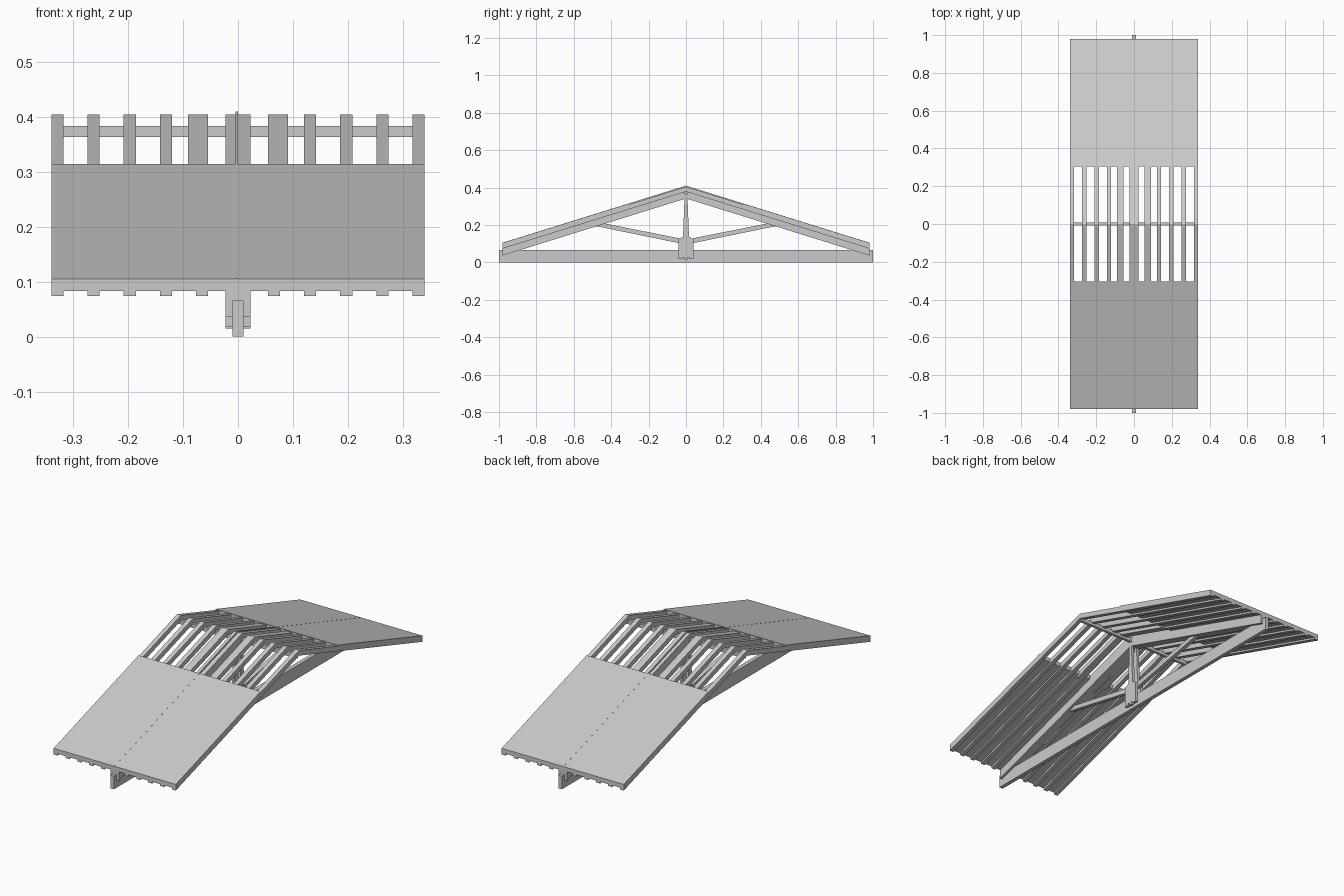
import bpy, bmesh

if "Cube" in bpy.data.objects:
    bpy.data.objects.remove(bpy.data.objects["Cube"])

SLOPE = 0.311   # roof fall per unit of y
EAVE = 0.98


def extrude_x(name, pts, x0, x1):
    """Solid made from a (y, z) outline extruded from x0 to x1."""
    bm = bmesh.new()
    face = bm.faces.new([bm.verts.new((x0, y, z)) for y, z in pts])
    res = bmesh.ops.extrude_face_region(bm, geom=[face])
    verts = [v for v in res["geom"] if isinstance(v, bmesh.types.BMVert)]
    bmesh.ops.translate(bm, verts=verts, vec=(x1 - x0, 0, 0))
    bmesh.ops.recalc_face_normals(bm, faces=bm.faces)
    me = bpy.data.meshes.new(name)
    bm.to_mesh(me)
    bm.free()
    ob = bpy.data.objects.new(name, me)
    bpy.context.collection.objects.link(ob)
    return ob


def sloped(name, x, width, top, depth, y0=0.0, y1=EAVE):
    """Pair of sloping members; top is the ridge height of the upper face."""
    for side, label in ((-1, "front"), (1, "back")):
        a, b = top - SLOPE * y0, top - SLOPE * y1
        pts = [(side * y0, a), (side * y1, b), (side * y1, b - depth), (side * y0, a - depth)]
        extrude_x(f"{name}_{label}", pts, x - width / 2, x + width / 2)


def box(name, x, y, z):
    extrude_x(name, [(y[0], z[0]), (y[1], z[0]), (y[1], z[1]), (y[0], z[1])], *x)


# Roof boarding, leaving the ridge area open
sloped("roof_boarding", 0, 0.68, 0.410, 0.022, 0.305)

# Common rafters, projecting slightly under the boarding
for i in range(-5, 6):
    if i:
        sloped("common_rafter", i * 0.0658, 0.022, 0.405, 0.0262)

# Short extra rafters across the opening
for s in (-1, 1):
    sloped("trimmer_rafter", s * 0.080, 0.022, 0.405, 0.0262, 0, 0.32)

# Ridge beam
box("ridge_beam", (-0.33, 0.33), (-0.007, 0.007), (0.364, 0.384))

# Principal rafters of the truss, with thin tongue up to the boarding surface
sloped("principal_rafter", 0, 0.045, 0.405, 0.063)
sloped("rafter_tongue", -0.0025, 0.005, 0.4105, 0.03)

# Tie beam
box("tie_beam", (-0.01, 0.01), (-1, 1), (0, 0.066))

# King post: two cheeks clasping the tie beam, tapered shaft
half = [(0.008, 0.015), (0.008, 0.027), (0.018, 0.027), (0.018, 0.018),
        (0.040, 0.018), (0.040, 0.125), (0.016, 0.137), (0.008, 0.345), (0.014, 0.385)]
outline = half + [(-y, z) for y, z in reversed(half)]
for s in (-1, 1):
    extrude_x("king_post_cheek", outline, s * 0.009, s * 0.023)

# Diagonal struts
for s in (-1, 1):
    extrude_x("strut", [(s * 0.03, 0.102), (s * 0.03, 0.128),
                        (s * 0.46, 0.213), (s * 0.50, 0.198)], -0.01, 0.01)
